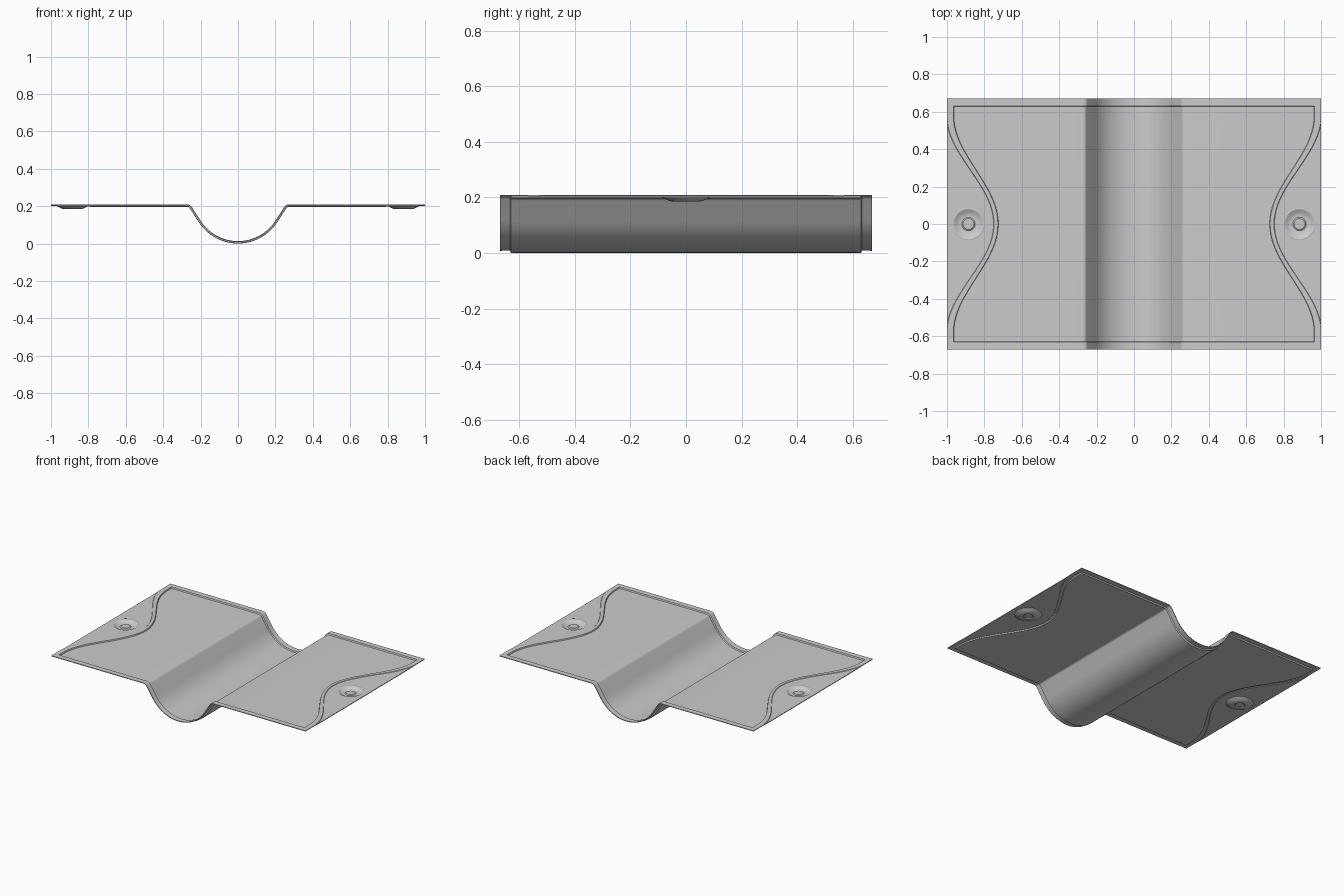
import bpy, bmesh
from math import sin, cos, pi, radians

if "Cube" in bpy.data.objects:
    bpy.data.objects.remove(bpy.data.objects["Cube"])

TOP, DROP, THICK = 0.2095, 0.008, 0.005
R, FIL, ANG = 0.237, 0.03, radians(57)
END_DROP = 0.003


def trough_half():
    """Rim-level cross-section from trough bottom to flat: (x, z, slope angle)."""
    pts = [(R * sin(a), DROP + THICK + R * (1 - cos(a)), a)
           for a in (ANG * i / 14 for i in range(15))]
    x0, z0, _ = pts[-1]
    zs = TOP - FIL + FIL * cos(ANG)
    xc = x0 + (zs - z0) * cos(ANG) / sin(ANG) + FIL * sin(ANG)
    for i in range(7):
        a = ANG * (1 - i / 6)
        pts.append((xc - FIL * sin(a), TOP - FIL + FIL * cos(a), a))
    return pts


TROUGH = trough_half()


def wave(y, near, far):
    """Bell-shaped boundary at each end."""
    c = cos(pi * min(abs(y) / 0.58, 1))
    return (near + far) / 2 - (far - near) / 2 * c


def half_row(y):
    """Points of one row for x >= 0."""
    d = DROP if abs(y) < 0.63 else 0.0
    row = [(x + d * sin(a), z - d * cos(a)) for x, z, a in TROUGH]
    xi, xo = wave(y, 0.725, 0.963), wave(y, 0.748, 1.0)
    x0 = row[-1][0]
    row += [(x0 + (xi - x0) * f, TOP - d) for f in (0.33, 0.66, 1)]
    row += [(xi + 0.003, TOP), (xo, TOP)]
    e = min(END_DROP, (1 - xo) * 0.3)
    xe = min(1, xo + min(0.003, (1 - xo) * 0.3))
    row += [(xe + (1 - xe) * f, TOP - e) for f in (0, 0.5, 1)]
    return row


def make_object(name, bm):
    me = bpy.data.meshes.new(name)
    bm.to_mesh(me)
    bm.free()
    ob = bpy.data.objects.new(name, me)
    bpy.context.collection.objects.link(ob)
    return ob


def activate(ob):
    bpy.ops.object.select_all(action='DESELECT')
    ob.select_set(True)
    bpy.context.view_layer.objects.active = ob


def thicken(ob):
    m = ob.modifiers.new("thickness", 'SOLIDIFY')
    m.thickness, m.offset = THICK, -1


# Pressed sheet with trough, recessed panel and raised border
N = 64
ys = [-0.67, -0.632] + [-0.628 + 1.256 * i / N for i in range(N + 1)] + [0.632, 0.67]
bm = bmesh.new()
rows = []
for y in ys:
    h = half_row(y)
    full = [(-x, z) for x, z in reversed(h[1:])] + h
    rows.append([bm.verts.new((x, y, z)) for x, z in full])
for a, b in zip(rows, rows[1:]):
    for i in range(len(a) - 1):
        bm.faces.new((a[i], a[i + 1], b[i + 1], b[i]))
bmesh.ops.remove_doubles(bm, verts=bm.verts, dist=1e-5)
sheet = make_object("pressed_sheet", bm)
thicken(sheet)

# Openings for the end dishes
for s in (-1, 1):
    bpy.ops.mesh.primitive_cylinder_add(vertices=48, radius=0.086, depth=0.2,
                                        location=(s * 0.885, 0, 0.2))
    cutter = bpy.context.object
    cutter.name = "opening_cutter"
    cutter.hide_render = True
    m = sheet.modifiers.new("opening", 'BOOLEAN')
    m.operation, m.object, m.solver = 'DIFFERENCE', cutter, 'EXACT'
    activate(sheet)
    for mod in [mm.name for mm in sheet.modifiers]:
        bpy.ops.object.modifier_apply(modifier=mod)
    bpy.data.objects.remove(cutter)
activate(sheet)
bpy.ops.object.shade_smooth_by_angle(angle=radians(30))

# Shallow round dishes with a small raised centre
PROFILE = [(0.086, 0), (0.078, -0.003), (0.068, -0.009), (0.058, -0.014),
           (0.048, -0.0165), (0.036, -0.017), (0.029, -0.012), (0, -0.012)]
for s, side in ((-1, "left"), (1, "right")):
    bm = bmesh.new()
    vs = [bm.verts.new((r, 0, z)) for r, z in PROFILE]
    es = [bm.edges.new(p) for p in zip(vs, vs[1:])]
    bmesh.ops.spin(bm, geom=vs + es, cent=(0, 0, 0), axis=(0, 0, 1),
                   angle=2 * pi, steps=48, use_duplicate=False)
    bmesh.ops.remove_doubles(bm, verts=bm.verts, dist=1e-5)
    bmesh.ops.recalc_face_normals(bm, faces=bm.faces)
    bm.normal_update()
    if sum(f.normal.z for f in bm.faces) < 0:
        bmesh.ops.reverse_faces(bm, faces=bm.faces)
    dish = make_object("dish_" + side, bm)
    dish.location = (s * 0.885, 0, TOP - END_DROP)
    thicken(dish)
    activate(dish)
    bpy.ops.object.shade_smooth_by_angle(angle=radians(30))
